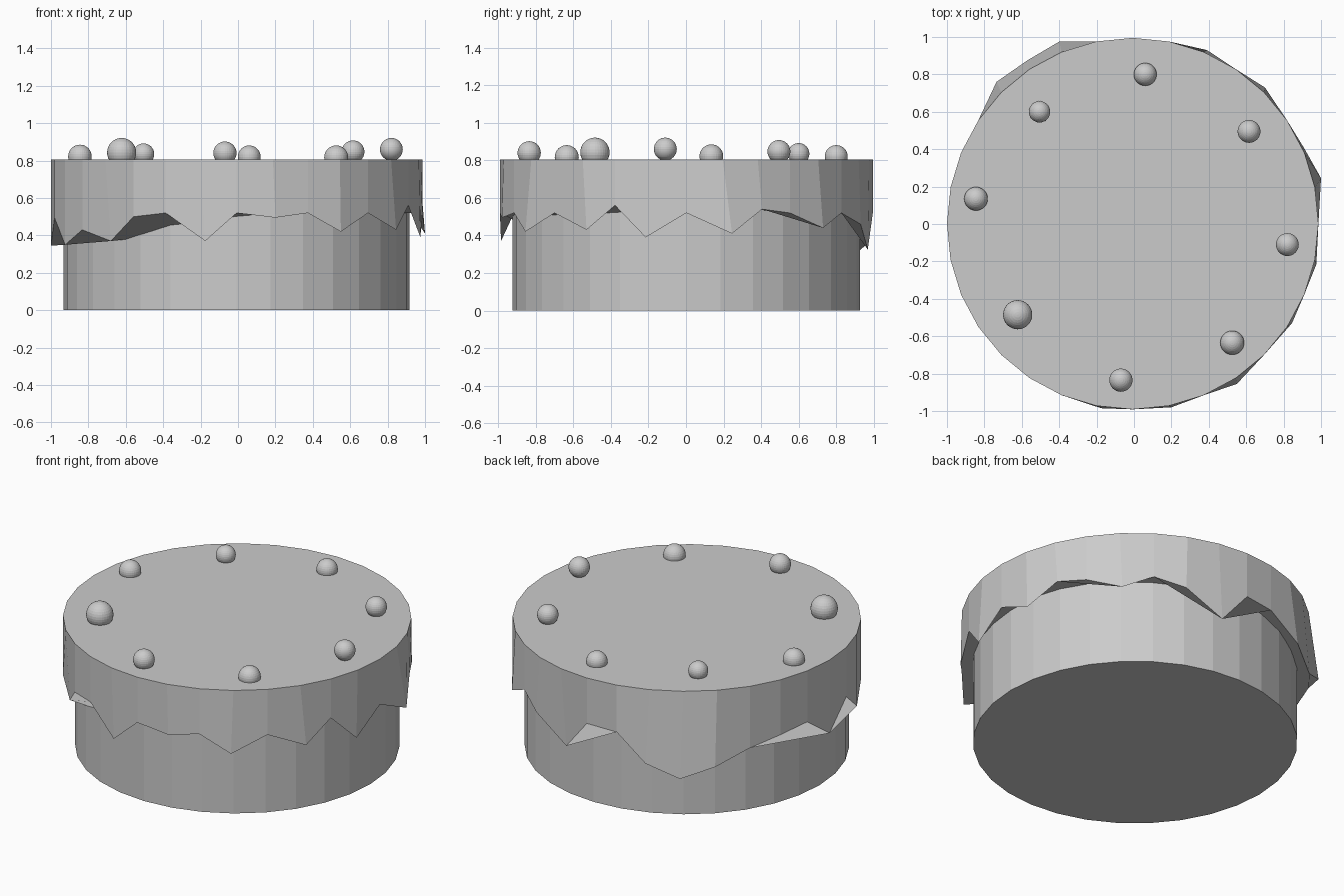
import bpy, bmesh, math
from mathutils import Matrix

if "Cube" in bpy.data.objects:
    bpy.data.objects.remove(bpy.data.objects["Cube"])

SIDES = 32
CX, CY = -0.007, 0.002


def material(name, value):
    m = bpy.data.materials.new(name)
    m.diffuse_color = (value, value, value, 1)
    m.use_nodes = True
    m.node_tree.nodes["Principled BSDF"].inputs["Base Color"].default_value = m.diffuse_color
    return m


GREY = material("light_grey", 0.6)


def finish(name, bm):
    me = bpy.data.meshes.new(name)
    bmesh.ops.recalc_face_normals(bm, faces=bm.faces)
    bm.to_mesh(me)
    bm.free()
    me.materials.append(GREY)
    ob = bpy.data.objects.new(name, me)
    bpy.context.collection.objects.link(ob)
    return ob


def drum(bm, top, bottom):
    """Closed 32-sided solid from a top ring and a bottom ring."""
    a = [bm.verts.new(p) for p in top]
    b = [bm.verts.new(p) for p in bottom]
    bm.faces.new(a)
    bm.faces.new(b[::-1])
    n = len(a)
    for i in range(n):
        j = (i + 1) % n
        bm.faces.new((b[i], b[j], a[j], a[i]))


def ring(radius, z):
    return [(CX + radius * math.cos(math.tau * i / SIDES),
             CY + radius * math.sin(math.tau * i / SIDES), z)
            for i in range(SIDES)]


# Sponge base
bm = bmesh.new()
drum(bm, ring(0.925, 0.79), ring(0.925, 0.0))
finish("cake_base", bm)

# Icing: heights of the dripping lower edge, counter-clockwise from +x
drip = [.52, .41, .54, .52, .44, .52, .46, .325,
        .52, .51, .365, .275, .35, .418, .46, .485,
        .345, .495, .35, .43, .37, .50, .52, .37,
        .52, .495, .52, .42, .52, .43, .56, .39]
# Drip tips that were pulled sideways or outwards
pulled = {1: (1.0, .245), 2: (.91, .405), 4: (.70, .73), 6: (.39, .93),
          7: (.155, .968), 10: (-.40, .975), 11: (-.57, .875),
          12: (-.735, .76), 20: (-.68, -.70), 23: (-.175, -.985),
          25: (.20, -.98), 27: (.55, -.855), 29: (.845, -.53),
          31: (.975, -.215)}
lower = []
for i, (x, y, z) in enumerate(ring(0.993, 0)):
    x, y = pulled.get(i, (x, y))
    lower.append((x, y, drip[i]))
bm = bmesh.new()
drum(bm, ring(0.993, 0.805), lower)
finish("icing", bm)

# Berries around the top: x, y, z, radius
berries = [(.06, .80, .82, .061), (-.505, .60, .835, .057),
           (.615, .495, .847, .061), (-.845, .135, .822, .063),
           (.82, -.11, .86, .061), (-.622, -.485, .843, .078),
           (.525, -.635, .817, .064), (-.07, -.835, .84, .062)]
for k, (x, y, z, r) in enumerate(berries):
    bm = bmesh.new()
    bmesh.ops.create_uvsphere(bm, u_segments=32, v_segments=16, radius=r,
                              matrix=Matrix.Translation((x, y, z)))
    finish(f"berry_{k + 1}", bm)
